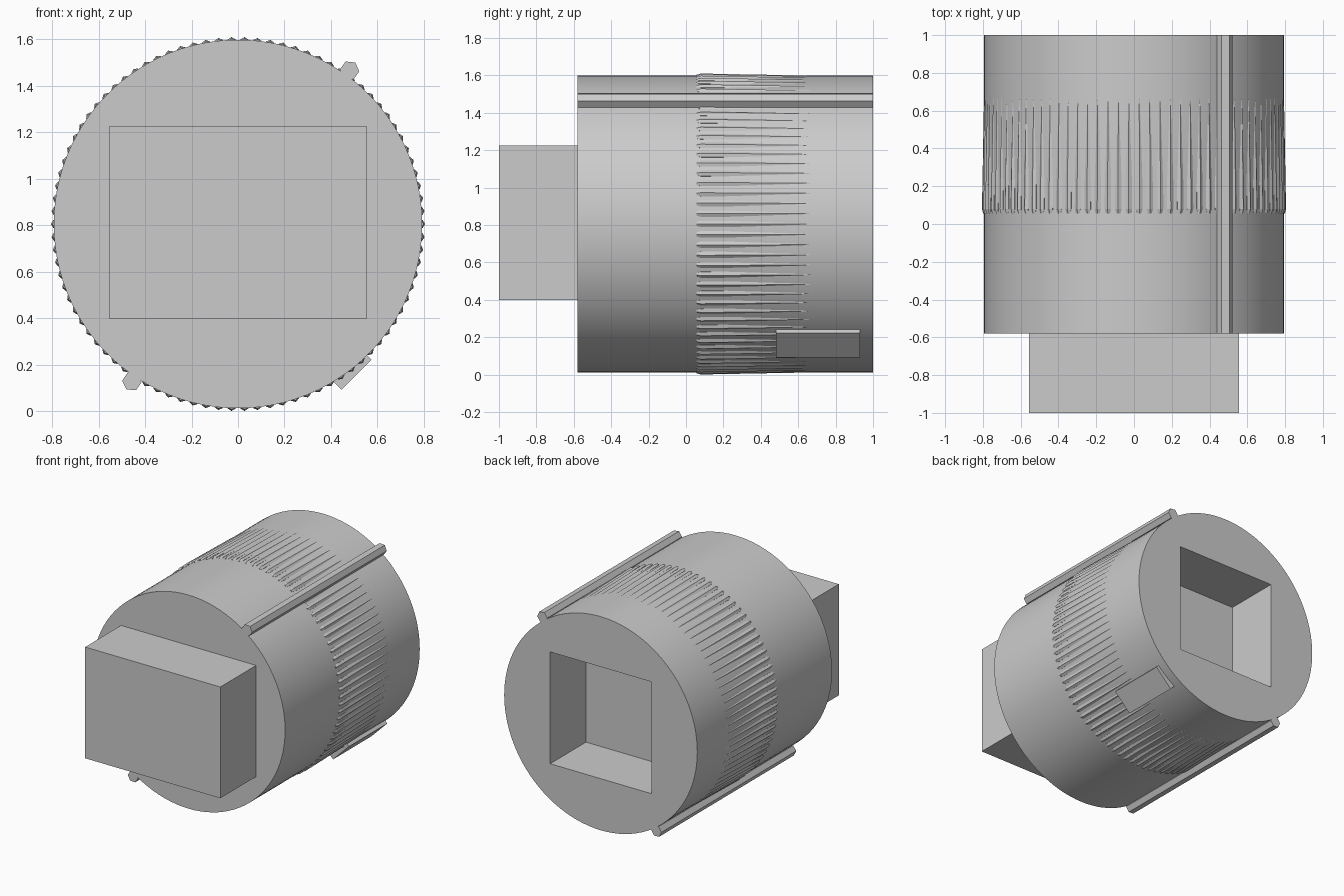
import bpy, bmesh
from math import pi, cos, sin, radians
from mathutils import Matrix, Vector

if "Cube" in bpy.data.objects:
    bpy.data.objects.remove(bpy.data.objects["Cube"], do_unlink=True)

AXIS_Z = 0.805      # height of the barrel axis
BODY_R = 0.793
FRONT, BACK = -0.58, 1.0

grey = bpy.data.materials.new("plain grey")
grey.use_nodes = True
grey.diffuse_color = (0.6, 0.6, 0.6, 1)
grey.node_tree.nodes["Principled BSDF"].inputs["Base Color"].default_value = (0.6, 0.6, 0.6, 1)


def finish(name, bm, smooth=False):
    bmesh.ops.recalc_face_normals(bm, faces=bm.faces)
    mesh = bpy.data.meshes.new(name)
    bm.to_mesh(mesh)
    bm.free()
    mesh.materials.append(grey)
    obj = bpy.data.objects.new(name, mesh)
    bpy.context.collection.objects.link(obj)
    if smooth:
        smooth_by_angle(obj)
    return obj


def activate(obj):
    bpy.ops.object.select_all(action="DESELECT")
    obj.select_set(True)
    bpy.context.view_layer.objects.active = obj


def smooth_by_angle(obj):
    activate(obj)
    bpy.ops.object.shade_smooth_by_angle(angle=radians(30))


def polar(angle, r, y):
    return Vector((r * cos(angle), y, AXIS_Z + r * sin(angle)))


def rod(bm, angle, sections, sides=6):
    """Closed rod along y; sections are (y, distance from axis, rod radius)."""
    rings = []
    for y, dist, r in sections:
        centre = polar(angle, dist, y)
        ring = []
        for i in range(sides):
            a = angle + 2 * pi * i / sides
            ring.append(bm.verts.new(centre + Vector((r * cos(a), 0, r * sin(a)))))
        rings.append(ring)
    for a, b in zip(rings, rings[1:]):
        for i in range(sides):
            j = (i + 1) % sides
            bm.faces.new((a[i], a[j], b[j], b[i]))
    bm.faces.new(rings[0])
    bm.faces.new(rings[-1])


def box(name, centre, size, turn=0):
    bm = bmesh.new()
    bmesh.ops.create_cube(bm, size=1, matrix=Matrix.Translation(centre)
                          @ Matrix.Rotation(turn, 4, "Y") @ Matrix.Diagonal((*size, 1)))
    return finish(name, bm)


# Round body with a square socket cut into the back
bm = bmesh.new()
rod(bm, 0, [(FRONT, 0, BODY_R), (BACK, 0, BODY_R)], sides=100)
body = finish("body", bm)
cutter = box("socket_cutter", (0, BACK, AXIS_Z + 0.005), (0.83, 0.84, 0.83))
cutter.hide_render = True
cut = body.modifiers.new("socket", "BOOLEAN")
cut.operation = "DIFFERENCE"
cut.solver = "EXACT"
cut.object = cutter
activate(body)
bpy.ops.object.modifier_apply(modifier=cut.name)
bpy.data.objects.remove(cutter, do_unlink=True)
smooth_by_angle(body)

# Rectangular plug on the front
box("front_plug", (0, -0.79, AXIS_Z + 0.006), (1.11, 0.42, 0.826))

# Band of grip ribs that sink into the body towards the back
RIBS = 90
bm = bmesh.new()
for k in range(RIBS):
    rod(bm, 2 * pi * k / RIBS,
        [(0.055, 0.786, 0.012), (0.08, 0.785, 0.02), (0.62, 0.775, 0.02), (0.8, 0.768, 0.018)])
finish("grip_ribs", bm)

# Two six-sided rails running the whole length
for name, degrees in (("upper_left_rail", 54), ("lower_right_rail", 236)):
    bm = bmesh.new()
    rod(bm, radians(degrees), [(FRONT, 0.817, 0.042), (BACK, 0.817, 0.042)])
    finish(name, bm)

# Small raised plate low on the left side, facing diagonally down
out, along = Vector((1, 0, -1)).normalized(), Vector((1, 0, 1)).normalized()
centre = Vector((0, 0.705, AXIS_Z)) + out * 0.779 - along * 0.098
box("side_plate", centre, (0.08, 0.45, 0.183), turn=pi / 4)
